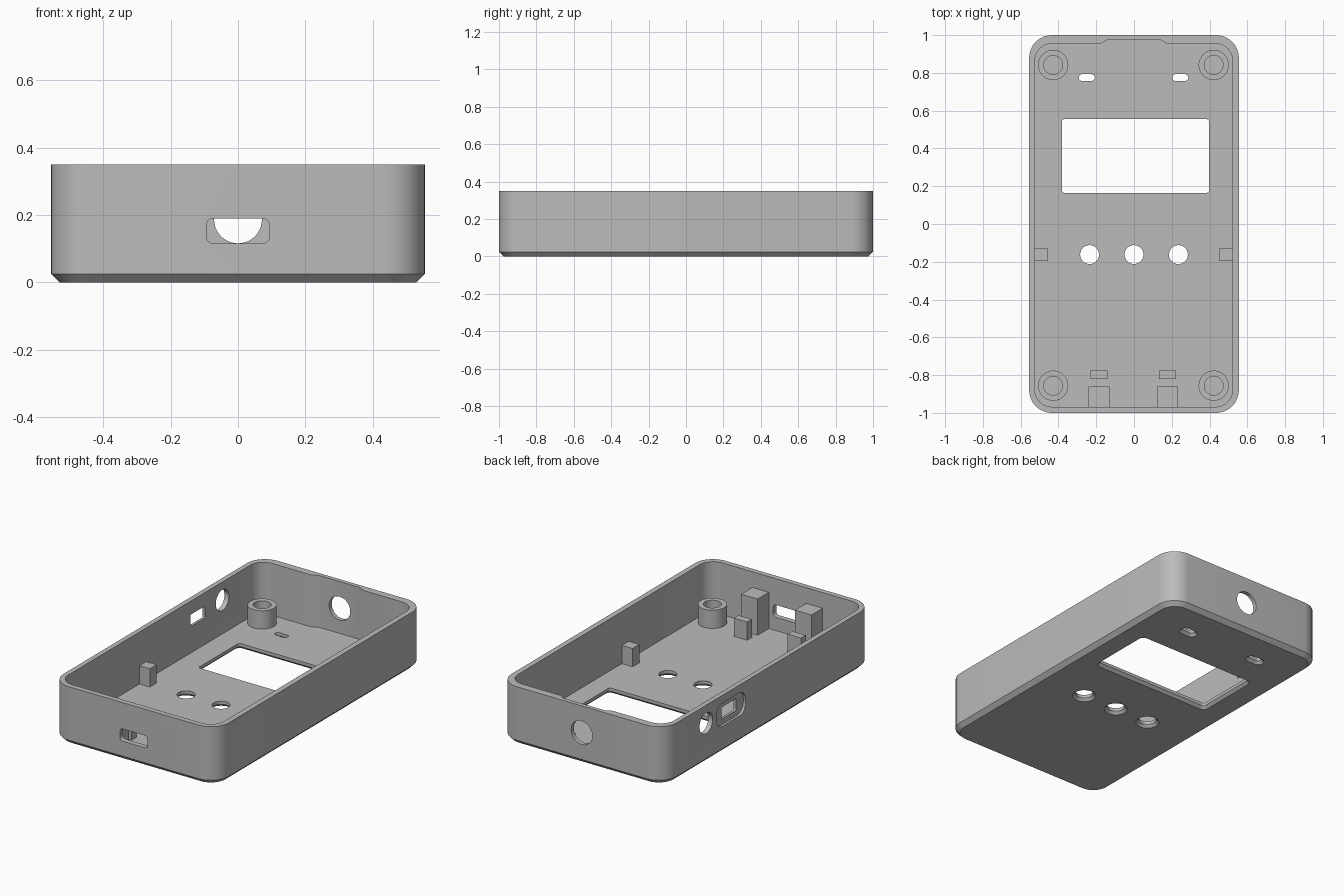
import bpy, bmesh, math
from mathutils import Matrix

cube = bpy.data.objects.get("Cube")
if cube:
    bpy.data.objects.remove(cube, do_unlink=True)

grey = bpy.data.materials.new("plain_grey")
grey.use_nodes = True
COLOUR = (0.5, 0.5, 0.5, 1)
grey.diffuse_color = COLOUR
grey.node_tree.nodes["Principled BSDF"].inputs["Base Color"].default_value = COLOUR

HEIGHT, FLOOR, RIM = 0.35, 0.035, 0.5
ALONG_Y = Matrix.Rotation(math.radians(90), 4, "X")     # outline in x, z
ALONG_X = Matrix.Rotation(math.radians(90), 4, "Z") @ ALONG_Y   # outline in y, z


def rounded(x0, x1, y0, y1, r, steps=10):
    """Outline of a rectangle with round corners."""
    pts = []
    corners = [(x1 - r, y1 - r), (x0 + r, y1 - r), (x0 + r, y0 + r), (x1 - r, y0 + r)]
    for quarter, (cx, cy) in enumerate(corners):
        for i in range(steps + 1):
            t = (quarter + i / steps) * math.pi / 2
            pts.append((cx + r * math.cos(t), cy + r * math.sin(t)))
    return pts


def slot(cx, cy, w, h, r, grow=0.0):
    return rounded(cx - w / 2 - grow, cx + w / 2 + grow,
                   cy - h / 2 - grow, cy + h / 2 + grow, r + grow)


def loft(name, rings, turn=Matrix()):
    """Closed solid through outlines given as (outline, level)."""
    bm = bmesh.new()
    loops = [[bm.verts.new((x, y, z)) for x, y in pts] for pts, z in rings]
    n = len(loops[0])
    for low, high in zip(loops, loops[1:]):
        for i in range(n):
            j = (i + 1) % n
            bm.faces.new((low[i], low[j], high[j], high[i]))
    bm.faces.new(loops[0][::-1])
    bm.faces.new(loops[-1])
    bmesh.ops.remove_doubles(bm, verts=bm.verts, dist=1e-5)
    bmesh.ops.transform(bm, matrix=turn, verts=bm.verts)
    bmesh.ops.recalc_face_normals(bm, faces=bm.faces)
    mesh = bpy.data.meshes.new(name)
    bm.to_mesh(mesh)
    bm.free()
    mesh.materials.append(grey)
    obj = bpy.data.objects.new(name, mesh)
    bpy.context.collection.objects.link(obj)
    return obj


def activate(obj):
    bpy.ops.object.select_all(action="DESELECT")
    obj.select_set(True)
    bpy.context.view_layer.objects.active = obj


def cut(obj, cutter):
    activate(obj)
    mod = obj.modifiers.new("cut", "BOOLEAN")
    mod.operation, mod.solver, mod.object = "DIFFERENCE", "EXACT", cutter
    bpy.ops.object.modifier_apply(modifier=mod.name)
    bpy.data.objects.remove(cutter, do_unlink=True)


def smooth(obj):
    activate(obj)
    bpy.ops.object.shade_smooth_by_angle(angle=math.radians(30))


def block(name, x0, x1, y0, y1, top):
    corners = [(x0, y0), (x1, y0), (x1, y1), (x0, y1)]
    return loft(name, [(corners, FLOOR - 0.005), (corners, top)])


# Tray shell with a chamfered underside
W, L, R, CH = 1.11, 2.0, 0.12, 0.025
shell = loft("case_shell", [(slot(0, 0, W, L, R, -CH), 0),
                            (slot(0, 0, W, L, R), CH),
                            (slot(0, 0, W, L, R), HEIGHT)])
cavity = rounded(-0.525, 0.522, -0.968, 0.955, 0.09)
cut(shell, loft("cavity", [(cavity, FLOOR), (cavity, RIM)]))

# Shallow relief inside the back wall with eased ends
ramp = [(0.18 - 0.045 * t, 0.955 + 0.02 * t * t * (3 - 2 * t)) for t in (0, 0.25, 0.5, 0.75, 1)]
relief = ramp + [(-x, y) for x, y in reversed(ramp)] + [(-0.18, 0.9), (0.18, 0.9)]
cut(shell, loft("relief", [(relief, FLOOR), (relief, RIM)]))

# Floor openings, flared towards the underside
FLARE = 0.016
openings = [(0.008, 0.36, 0.78, 0.39, 0.015)]
openings += [(x, -0.162, 0.1, 0.1, 0.05) for x in (-0.235, 0, 0.235)]
openings += [(x, 0.775, 0.085, 0.036, 0.018) for x in (-0.25, 0.245)]
for o in openings:
    cut(shell, loft("opening", [(slot(*o, FLARE + 0.01), -0.01),
                                (slot(*o), FLARE), (slot(*o), 0.1)]))

# Wall openings: front port, back hole, side hole, side slot and its recess
port = slot(0, 0.153, 0.186, 0.075, 0.02)
cut(shell, loft("front_port", [(port, 0.9), (port, 1.1)], ALONG_Y))
hole = slot(0, 0.187, 0.142, 0.142, 0.071)
cut(shell, loft("back_hole", [(hole, -1.1), (hole, -0.9)], ALONG_Y))
for outline, inner in ((slot(0.6, 0.24, 0.126, 0.126, 0.063), -0.45),
                       (slot(0.362, 0.232, 0.28, 0.14, 0.06), -0.54),
                       (slot(0.362, 0.232, 0.14, 0.072, 0.006), -0.45)):
    cut(shell, loft("side_opening", [(outline, -0.6), (outline, inner)], ALONG_X))
smooth(shell)

# Hollow corner posts
for side, x in (("left", 0.422), ("right", -0.428)):
    for end, y in (("back", 0.842), ("front", -0.856)):
        outer = slot(x, y, 0.16, 0.16, 0.08)
        bore = slot(x, y, 0.1, 0.1, 0.05)
        post = loft(f"{end}_{side}_post", [(bore, FLOOR - 0.005), (outer, FLOOR - 0.005),
                                           (outer, 0.146), (bore, 0.146), (bore, FLOOR + 0.001)])
        smooth(post)

# Board supports on the floor
for side, x in (("left", 0.177), ("right", -0.185)):
    block(f"{side}_tall_support", x - 0.055, x + 0.055, -0.975, -0.86, 0.255)
    block(f"{side}_short_support", x - 0.045, x + 0.045, -0.82, -0.775, 0.145)
block("left_side_support", 0.45, 0.53, -0.195, -0.13, 0.146)
block("right_side_support", -0.53, -0.455, -0.195, -0.13, 0.146)
